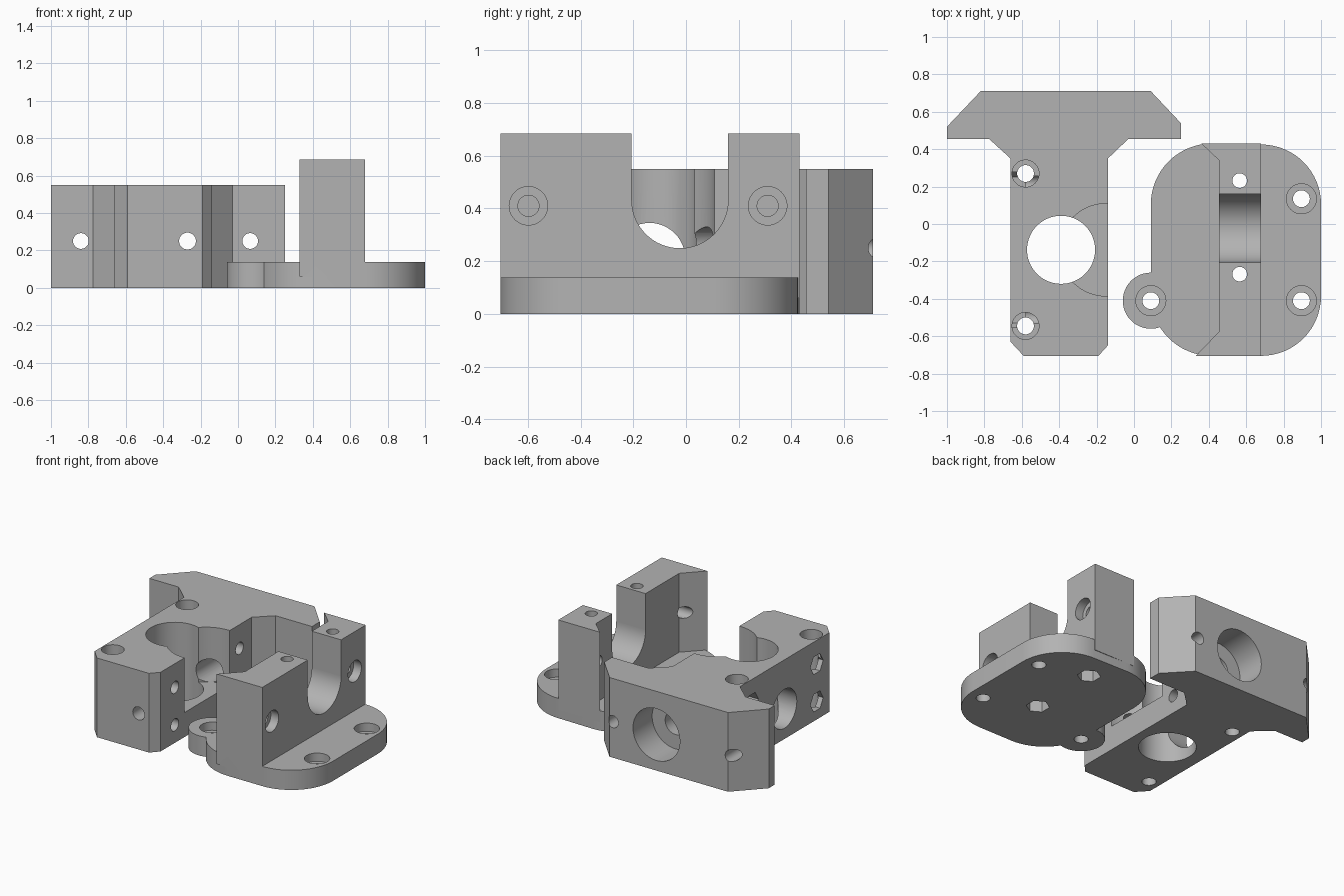
import bpy, bmesh, math
from mathutils import Matrix, Vector

if "Cube" in bpy.data.objects:
    bpy.data.objects.remove(bpy.data.objects["Cube"], do_unlink=True)

grey = bpy.data.materials.new("light_grey")
grey.use_nodes = True
COLOUR = (0.45, 0.45, 0.45, 1)
grey.diffuse_color = COLOUR
grey.node_tree.nodes["Principled BSDF"].inputs["Base Color"].default_value = COLOUR


def make(name, bm):
    bmesh.ops.recalc_face_normals(bm, faces=bm.faces)
    mesh = bpy.data.meshes.new(name)
    bm.to_mesh(mesh)
    bm.free()
    mesh.materials.append(grey)
    ob = bpy.data.objects.new(name, mesh)
    bpy.context.scene.collection.objects.link(ob)
    return ob


def prism(name, outline, z0, z1):
    bm = bmesh.new()
    face = bm.faces.new([bm.verts.new((x, y, z0)) for x, y in outline])
    top = bmesh.ops.extrude_face_region(bm, geom=[face])["geom"]
    verts = [v for v in top if isinstance(v, bmesh.types.BMVert)]
    bmesh.ops.translate(bm, verts=verts, vec=(0, 0, z1 - z0))
    return make(name, bm)


def rod(start, axis, length, r, sides=48):
    """Cylinder from a start point along an axis letter."""
    turn = {"x": Matrix.Rotation(math.pi / 2, 4, "Y"),
            "y": Matrix.Rotation(-math.pi / 2, 4, "X"),
            "z": Matrix()}[axis]
    bm = bmesh.new()
    place = Matrix.Translation(Vector(start)) @ turn @ Matrix.Translation((0, 0, length / 2))
    bmesh.ops.create_cone(bm, cap_ends=True, segments=sides, radius1=r,
                          radius2=r, depth=length, matrix=place)
    return make("cutter", bm)


def box(x0, x1, y0, y1, z0, z1):
    return prism("cutter", [(x0, y0), (x1, y0), (x1, y1), (x0, y1)], z0, z1)


def combine(ob, other, operation="DIFFERENCE"):
    mod = ob.modifiers.new("cut", "BOOLEAN")
    mod.operation = operation
    mod.solver = "EXACT"
    mod.object = other
    bpy.context.view_layer.objects.active = ob
    bpy.ops.object.modifier_apply(modifier=mod.name)
    bpy.data.objects.remove(other, do_unlink=True)


def finish(ob):
    bpy.ops.object.select_all(action="DESELECT")
    ob.select_set(True)
    bpy.context.view_layer.objects.active = ob
    bpy.ops.object.shade_smooth_by_angle(angle=math.radians(25))


def arc(cx, cy, r, a0, a1, steps=16):
    return [(cx + r * math.cos(math.radians(a0 + (a1 - a0) * i / steps)),
             cy + r * math.sin(math.radians(a0 + (a1 - a0) * i / steps)))
            for i in range(steps + 1)]


# T-shaped drive block
block = prism("drive_block", [
    (-1, 0.52), (-0.82, 0.71), (0.09, 0.71), (0.25, 0.54), (0.25, 0.455),
    (-0.03, 0.455), (-0.14, 0.35), (-0.14, -0.65), (-0.19, -0.705),
    (-0.59, -0.705), (-0.66, -0.63), (-0.66, 0.35), (-0.775, 0.455),
    (-1, 0.455)], 0, 0.55)
MID = -0.138
# round chamber opening to the top and the side
combine(block, rod((-0.15, MID, 0.17), "z", 1, 0.247, 64))
combine(block, box(-0.15, 0.1, MID - 0.247, MID + 0.247, 0.17, 1))
combine(block, rod((-0.39, MID, -0.1), "z", 1, 0.182, 64))
# cross bore through the outer wall
combine(block, rod((-0.8, MID, 0.21), "x", 0.5, 0.135))
# stepped bore from the back, with a narrow hole to the front
combine(block, rod((-0.27, 0.5, 0.25), "y", 0.4, 0.18, 64))
combine(block, rod((-0.27, -0.1, 0.25), "y", 0.8, 0.08))
combine(block, rod((-0.27, -0.9, 0.25), "y", 0.8, 0.045))
# mounting holes through the wings
for x in (-0.84, 0.065):
    combine(block, rod((x, 0.3, 0.25), "y", 0.6, 0.042))
# side screws with hexagonal nut pockets
for y in (MID - 0.355, MID + 0.355):
    for z in (0.125, 0.385):
        combine(block, rod((-0.9, y, z), "x", 1, 0.042))
        combine(block, rod((-0.76, y, z), "x", 0.18, 0.07, 6))
# countersunk vertical screws
for y in (0.27, -0.545):
    combine(block, rod((-0.58, y, -0.1), "z", 1, 0.045))
    combine(block, rod((-0.58, y, 0.4), "z", 1, 0.072))
finish(block)

# base plate with rounded corners and an ear
base = prism("clamp_bracket",
             arc(0.68, 0.105, 0.32, 0, 90) + arc(0.415, 0.105, 0.325, 90, 180)
             + arc(0.415, -0.38, 0.325, 180, 270) + arc(0.68, -0.385, 0.32, 270, 360),
             0, 0.137)
combine(base, rod((0.09, -0.41, 0), "z", 0.137, 0.15), "UNION")
# upright clamp wall with flared ends
wall = prism("wall", [(0.68, -0.705), (0.68, 0.43), (0.36, 0.43),
                      (0.455, 0.34), (0.455, -0.575), (0.33, -0.705)], 0.06, 0.685)
combine(base, wall, "UNION")
# U-shaped saddle
combine(base, rod((0.2, -0.023, 0.432), "x", 0.7, 0.183, 64))
combine(base, box(0.2, 0.9, -0.206, 0.16, 0.432, 1))
# plate screws with counterbores
for x, y in ((0.895, 0.135), (0.895, -0.41), (0.09, -0.41)):
    combine(base, rod((x, y, -0.1), "z", 0.5, 0.045))
    combine(base, rod((x, y, 0.08), "z", 0.2, 0.08))
# vertical clamp screws with pockets underneath
for y in (0.232, -0.268):
    combine(base, rod((0.565, y, -0.1), "z", 1, 0.039))
    combine(base, rod((0.565, y, -0.1), "z", 0.2, 0.075, 6))
# horizontal clamp screws with counterbores
for y in (-0.598, 0.31):
    combine(base, rod((0.2, y, 0.41), "x", 0.7, 0.04))
    combine(base, rod((0.62, y, 0.41), "x", 0.3, 0.073))
finish(base)
